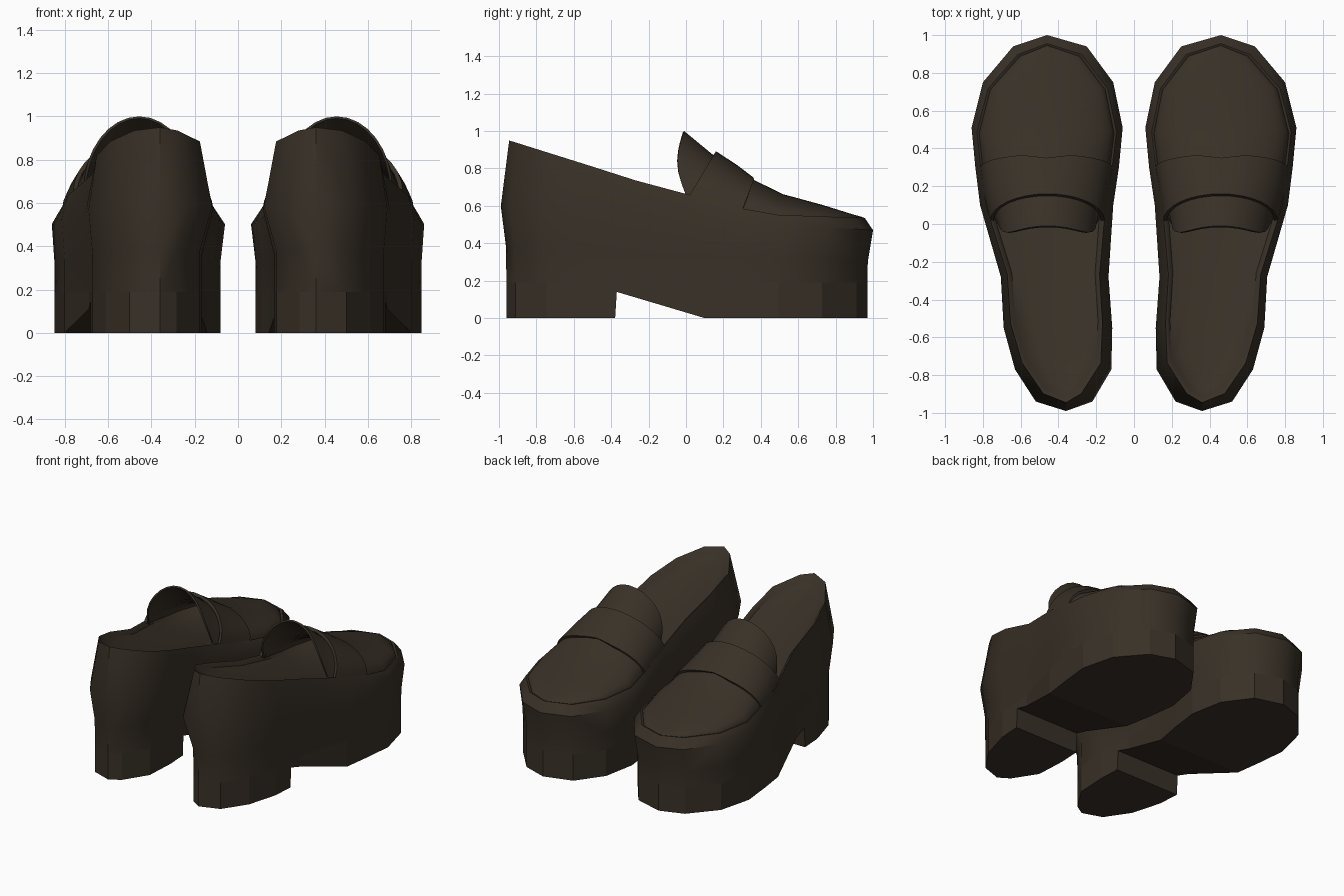
import bpy, bmesh, math

cube = bpy.data.objects.get("Cube")
if cube:
    bpy.data.objects.remove(cube, do_unlink=True)


def material(name, rgb):
    m = bpy.data.materials.new(name)
    m.use_nodes = True
    m.diffuse_color = (*rgb, 1)
    m.node_tree.nodes["Principled BSDF"].inputs["Base Color"].default_value = (*rgb, 1)
    return m


leather = material("dark brown leather", (0.040, 0.030, 0.020))

# Widest outline of the left shoe: y, inner x, outer x
OUTLINE = [(1.0, .46, .46), (.94, .25, .64), (.75, .11, .80), (.51, .06, .86),
           (.3, .08, .84), (.1, .11, .815), (-.28, .135, .705), (-.55, .115, .69),
           (-.77, .12, .63), (-.94, .22, .52), (-.99, .36, .36)]
# Height of the rim along y
RIM = [(-1, .965), (-.93, .945), (-.5, .81), (-.25, .73), (0, .665),
       (.25, .595), (.5, .55), (1, .535)]


def mix(a, b, t):
    return a + (b - a) * t


def table(points, y):
    pts = sorted(points)
    y = min(max(y, pts[0][0]), pts[-1][0])
    for p, q in zip(pts, pts[1:]):
        if y <= q[0]:
            return mix(p[1], q[1], (y - p[0]) / (q[0] - p[0]))


def rim_z(y):
    return table(RIM, y)


def slope(toe, heel):
    """Height that runs straight from the heel to the toe."""
    return lambda y: mix(heel, toe, (y + 1) / 2)


def ring(inner, outer, length, height, k=1.0):
    """Closed outline; inner and outer are (toe, heel) insets, k narrows it."""
    left, right = [], []
    for i, (y, xl, xr) in enumerate(OUTLINE):
        t = (1 - y) / 2
        yy = y * length
        if 0 < i < len(OUTLINE) - 1:
            xl, xr = xl + mix(*inner, t), xr - mix(*outer, t)
        c = (xl + xr) / 2
        left.append((mix(c, xl, k), yy, height(yy)))
        right.append((mix(c, xr, k), yy, height(yy)))
    return right + left[-2:0:-1]


def loft(name, rows, closed=True, caps=()):
    """Skin a list of equal rows of points."""
    bm = bmesh.new()
    vr = [[bm.verts.new(p) for p in row] for row in rows]
    n = len(rows[0])
    for a, b in zip(vr, vr[1:]):
        for i in range(n if closed else n - 1):
            j = (i + 1) % n
            bm.faces.new((a[i], a[j], b[j], b[i]))
    for c in caps:
        bm.faces.new(vr[c])
    bmesh.ops.remove_doubles(bm, verts=bm.verts, dist=0.0005)
    bmesh.ops.recalc_face_normals(bm, faces=bm.faces)
    me = bpy.data.meshes.new(name)
    bm.to_mesh(me)
    bm.free()
    me.materials.append(leather)
    ob = bpy.data.objects.new(name, me)
    bpy.context.collection.objects.link(ob)
    return ob


def finish(ob, smooth=True, thickness=0):
    """Thicken, mirror to the other shoe and shade."""
    bpy.ops.object.select_all(action="DESELECT")
    ob.select_set(True)
    bpy.context.view_layer.objects.active = ob
    if thickness:
        s = ob.modifiers.new("thickness", "SOLIDIFY")
        s.thickness, s.offset = thickness, -1
    ob.modifiers.new("other shoe", "MIRROR").use_mirror_merge = False
    for m in list(ob.modifiers):
        bpy.ops.object.modifier_apply(modifier=m.name)
    if smooth:
        bpy.ops.object.shade_smooth_by_angle(angle=math.radians(42))


# Sole with the arch cut out in front of the heel
low_in, low_out = (.008, .065), (.01, .02)
sole = loft("sole", [ring(low_in, low_out, .97, lambda y: 0),
                     ring(low_in, low_out, .97, lambda y: .19)], caps=(0, 1))
arch = [(-.385, -.1), (-.37, .14), (.10, 0), (.14, -.1)]
cutter = loft("arch_cutter", [[(x, y, z) for y, z in arch] for x in (-.2, 1.2)], caps=(0, 1))
cutter.hide_render = True
cut = sole.modifiers.new("arch", "BOOLEAN")
cut.operation, cut.object, cut.solver = "DIFFERENCE", cutter, "EXACT"
finish(sole, smooth=False)
bpy.data.objects.remove(cutter, do_unlink=True)

# Side wall, rim and footbed
RIM_IN, RIM_OUT, RIM_LEN = (.025, .06), (.025, .04), .955
EDGE_IN, EDGE_OUT = (.035, .07), (.035, .05)


def sunk(depth):
    return lambda y: rim_z(y) - depth


body = loft("shoe_body", [
    ring(low_in, low_out, .97, lambda y: .19),
    ring(low_in, low_out, .972, slope(.30, .38)),
    ring((0, 0), (0, 0), 1, slope(.47, .60)),
    ring(RIM_IN, RIM_OUT, RIM_LEN, rim_z),
    ring(EDGE_IN, EDGE_OUT, .945, sunk(.004)),
    ring(EDGE_IN, EDGE_OUT, .925, sunk(.03), .94),
    ring(EDGE_IN, EDGE_OUT, .88, sunk(.05), .6),
    ring(EDGE_IN, EDGE_OUT, .86, sunk(.055), 0)], caps=(0,))
finish(body)


def arc(base_y, crown_y, crown_z, lift=0, bulge=0, notch=0, tuck=0, steps=16):
    """Arched section from rim to rim, leaning from base_y to crown_y."""
    edge = ring(EDGE_IN, EDGE_OUT, .945, rim_z)
    n = len(OUTLINE)
    xr = table([p[1::-1] for p in edge[:n]], base_y)
    xl = table([p[1::-1] for p in edge[n - 1:] + edge[:1]], base_y)
    z0 = rim_z(base_y) - .01
    c, r = (xl + xr) / 2, (xr - xl) / 2 - tuck + lift * .5
    row = []
    for i in range(steps + 1):
        a = math.pi * i / steps
        s = math.sin(a)
        y = mix(base_y, crown_y, s) - bulge * math.sin(math.pi * s)
        y -= notch * max(0, 1 - abs(i - steps / 2) / 2)
        row.append((c + r * math.cos(a), y, mix(z0, crown_z + lift, s)))
    return row


# Vamp rising from the toe into the tongue
vamp = loft("vamp_and_tongue", [
    arc(.944, .944, .54), arc(.888, .89, .555), arc(.71, .73, .605),
    arc(.48, .52, .662), arc(.31, .37, .735), arc(.15, .25, .80),
    arc(.03, .15, .868, tuck=.015), arc(.0, -.01, 1.0, bulge=.04, tuck=.03)], closed=False)
# Open skin: make its faces point up
if sum(p.normal.z for p in vamp.data.polygons) < 0:
    vamp.data.flip_normals()
finish(vamp, thickness=.012)

# Saddle strap across the instep
strap = loft("instep_strap", [
    arc(.30, .37, .735, lift=.022, notch=.02), arc(.16, .265, .80, lift=.024),
    arc(.015, .16, .866, lift=.026)], closed=False)
if sum(p.normal.z for p in strap.data.polygons) < 0:
    strap.data.flip_normals()
finish(strap, thickness=.02)
